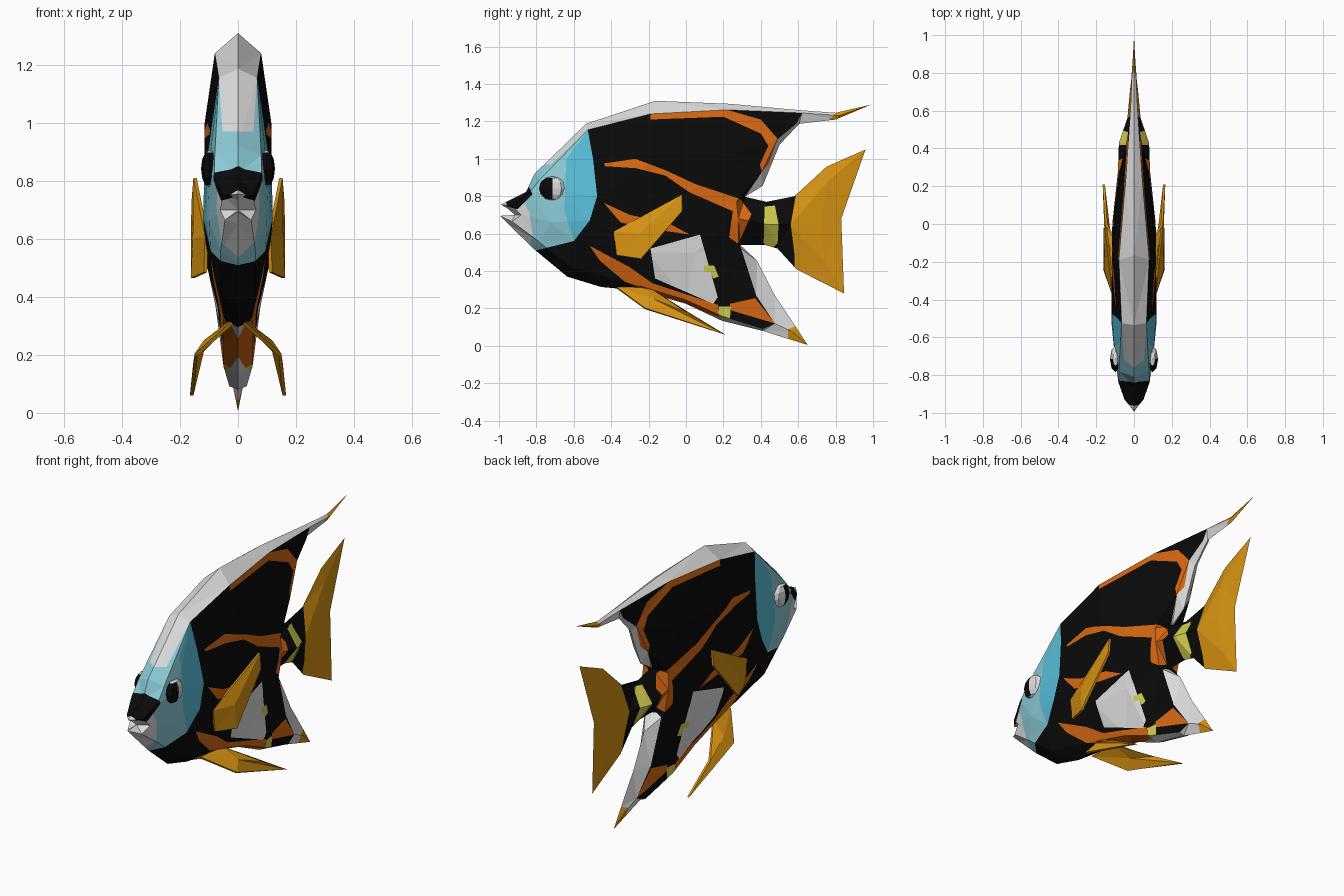
import bpy, bmesh
from mathutils import Vector
from mathutils.geometry import delaunay_2d_cdt

COLOURS = {
    "white": (0.72, 0.72, 0.72), "black": (0.003, 0.003, 0.003),
    "blue": (0.10, 0.52, 0.70), "pale_blue": (0.26, 0.60, 0.68),
    "orange": (0.70, 0.14, 0.006), "gold": (0.68, 0.29, 0.006),
    "yellow": (0.66, 0.62, 0.08),
}
NAMES = list(COLOURS)
MATS = []
for n, c in COLOURS.items():
    m = bpy.data.materials.new(n)
    m.diffuse_color = (*c, 1)
    MATS.append(m)


def make_object(name, verts, faces, mats, indices=None):
    me = bpy.data.meshes.new(name)
    me.from_pydata(verts, [], faces)
    for m in mats:
        me.materials.append(m)
    if indices:
        me.polygons.foreach_set("material_index", indices)
    ob = bpy.data.objects.new(name, me)
    bpy.context.collection.objects.link(ob)
    return ob


def inside(p, poly):
    hit = False
    for (ax, ay), (bx, by) in zip(poly, poly[1:] + poly[:1]):
        if (ay > p[1]) != (by > p[1]) and p[0] < (bx - ax) * (p[1] - ay) / (by - ay) + ax:
            hit = not hit
    return hit


def centroid(tri):
    return sum(tri, Vector((0, 0))) / 3


def bary(p, a, b, c):
    d = (b - a).cross(c - a)
    u, v = (b - p).cross(c - p) / d, (c - p).cross(a - p) / d
    return u, v, 1 - u - v


# ---- body profile (y, z), on the centre plane
outline = [
    (-.99, .755), (-.955, .735), (-.915, .70), (-.995, .695), (-.95, .65), (-.81, .515),
    (-.635, .37), (-.455, .315), (-.245, .295), (0, .225), (.19, .135), (.41, .08),
    (.65, .005), (.585, .105), (.475, .27), (.38, .455), (.29, .54), (.42, .54),
    (.49, .52), (.59, .41), (.845, .28), (.83, .68), (.96, 1.05), (.75, .957),
    (.58, .80), (.43, .77), (.315, .797), (.41, .855), (.50, 1.075), (.605, 1.187),
    (.80, 1.21), (.99, 1.29), (.80, 1.246), (.61, 1.26), (.235, 1.294), (-.165, 1.31),
    (-.535, 1.187), (-.81, .92), (-.855, .823)]
pts = [(y, z, 0) for y, z in outline]
edges = [(i, (i + 1) % len(pts)) for i in range(len(pts))]


def chain(*ps):
    """Add crease points (y, z, half thickness), joined in a row."""
    s = len(pts)
    pts.extend(ps)
    edges.extend((i, i + 1) for i in range(s, s + len(ps) - 1))


# back ridge, dorsal rear, belly, tail rays, anal tip
chain((-.93, .75, .05), (-.84, .815, .082), (-.78, .89, .08), (-.525, 1.155, .066),
      (-.19, 1.24, .08), (.22, 1.262, .045), (.62, 1.245, .018), (.82, 1.232, .01), (.99, 1.29, 0))
chain((.62, 1.245, .018), (.59, 1.19, .018), (.49, 1.107, .03), (.405, .93, .045), (.27, .77, .08))
chain((-.93, .665, .045), (-.79, .56, .06), (-.62, .42, .06), (-.245, .32, .05), (0, .245, .052),
      (.19, .16, .05), (.41, .092, .03), (.475, .12, .022), (.375, .27, .04), (.28, .53, .06))
chain((-.72, .66, .10), (-.515, .67, .12), (-.475, .80, .117), (0, .80, .115), (.28, .68, .085),
      (.43, .65, .08), (.56, .65, .035), (.72, .66, .02), (.83, .68, 0))
chain((.56, .65, .035), (.76, .88, .015), (.96, 1.05, 0))
chain((.56, .65, .035), (.74, .45, .015), (.845, .28, 0))
chain((.475, .12, .022), (.57, .075, .014), (.65, .005, 0))
for p in [(-.70, .83, .102), (-.60, .56, .095), (-.20, .50, .105), (.05, .50, .095),
          (-.15, 1.0, .115), (.20, 1.0, .085), (-.30, .70, .118), (-.88, .70, .062)]:
    chain(p)

# ---- colour areas (y, z); later ones cover earlier ones, the rest stays white
areas = []


def paint(colour, *poly):
    areas.append((NAMES.index(colour), list(poly)))


paint("black", (-.525, 1.155), (-.19, 1.24), (.22, 1.262), (.62, 1.245), (.59, 1.19), (.49, 1.107),
      (.405, .93), (.315, .80), (.43, .79), (.59, .82), (.56, .65), (.60, .39), (.48, .50),
      (.42, .53), (.29, .535), (.375, .27), (.475, .12), (.41, .092), (.19, .16), (0, .245),
      (-.245, .32), (-.245, .28), (-.455, .29), (-.66, .34), (-.84, .50), (-.60, .56),
      (-.515, .67), (-.475, .80), (-.497, 1.0))
paint("pale_blue", (-.90, .97), (-.72, .97), (-.525, 1.155), (-.497, 1.0), (-.475, .80), (-.515, .67),
      (-.60, .56), (-.84, .50), (-.82, .60), (-.84, .72), (-.90, .82))
paint("blue", (-.525, 1.155), (-.497, 1.0), (-.475, .80), (-.515, .67), (-.60, .56), (-.65, .72),
      (-.64, 1.0))
paint("black", (-.955, .745), (-.97, .79), (-.87, .86), (-.84, .85), (-.82, .81), (-.90, .73))
paint("orange", (-.19, 1.24), (.22, 1.262), (.40, 1.21), (.49, 1.107), (.44, .97), (.405, .93),
      (.395, .97), (.44, 1.07), (.40, 1.135), (.20, 1.225), (-.19, 1.21))
paint("orange", (-.44, .975), (-.27, 1.0), (-.10, .935), (.05, .865), (.29, .785), (.35, .705),
      (.28, .545), (.23, .58), (.25, .72), (.02, .82), (-.11, .91), (-.27, .95), (-.43, .96))
paint("orange", (-.44, .765), (-.30, .70), (-.10, .66), (.02, .595), (-.15, .62), (-.35, .66))
paint("orange", (-.515, .535), (-.30, .42), (-.18, .335), (.17, .22), (.175, .155), (-.19, .285),
      (-.33, .345), (-.46, .455))
paint("orange", (.235, .225), (.37, .255), (.475, .12), (.24, .19))
paint("white", (-.19, .52), (.075, .595), (.17, .26), (.145, .225), (-.165, .36))
paint("yellow", (.175, .21), (.24, .21), (.235, .145), (.175, .155))
paint("yellow", (.095, .43), (.15, .43), (.175, .37), (.145, .36), (.13, .395), (.095, .395))
paint("yellow", (.42, .745), (.475, .75), (.495, .65), (.49, .55), (.45, .51), (.415, .55))
paint("gold", (.59, .82), (.56, .65), (.58, .49), (.58, .2), (1.1, .2), (1.1, 1.12), (.6, 1.12))
paint("gold", (.72, 1.17), (.80, 1.24), (.80, 1.30), (1.1, 1.35), (1.1, 1.17))
paint("gold", (.545, .0), (.545, .09), (.62, .12), (.72, .0), (.6, -.02))


def coarse_triangles():
    v, e, f, ov, _, _ = delaunay_2d_cdt([Vector(p[:2]) for p in pts], edges, [], 0, 1e-5)
    x = [pts[o[0]][2] if o else .03 for o in ov]
    tris = [t for t in f if inside(centroid([v[i] for i in t]), outline)]
    return v, x, tris


# give flat tips a little thickness, then triangulate the facets
cv, cx, ct = coarse_triangles()
for t in ct:
    if max(cx[i] for i in t) == 0:
        chain((*centroid([cv[i] for i in t]), .008))
cv, cx, ct = coarse_triangles()

# cut the facets along the colour borders
fv = [v.copy() for v in cv]
fe = [(t[i], t[(i + 1) % 3]) for t in ct for i in range(3)]
for _, poly in areas:
    s, n = len(fv), len(poly)
    fv += [Vector(p) for p in poly]
    fe += [(s + i, s + (i + 1) % n) for i in range(n)]
fv, _, ff, _, _, _ = delaunay_2d_cdt(fv, fe, [], 0, 1e-5)


def thickness(p):
    best, val = -1e9, 0
    for t in ct:
        tri = [cv[i] for i in t]
        if abs((tri[1] - tri[0]).cross(tri[2] - tri[0])) < 1e-8:
            continue
        w = bary(p, *tri)
        if min(w) > best:
            best, val = min(w), sum(a * cx[i] for a, i in zip(w, t))
    return max(0, val) if best > -.02 else 0


half = [(thickness(p), p.x, p.y) for p in fv]
n = len(half)
verts = half + [(-x, y, z) for x, y, z in half]
faces, idx = [], []
for t in ff:
    a, b, c = (fv[i] for i in t)
    mid = centroid((a, b, c))
    if not inside(mid, outline):
        continue
    if (b - a).cross(c - a) < 0:
        t = t[::-1]
    col = 0
    for k, poly in areas:
        if inside(mid, poly):
            col = k
    faces += [tuple(t), tuple(i + n for i in reversed(t))]
    idx += [col, col]
body = make_object("body", verts, faces, MATS, idx)
bm = bmesh.new()
bm.from_mesh(body.data)
bmesh.ops.remove_doubles(bm, verts=bm.verts, dist=1e-4)
bmesh.ops.delete(bm, geom=[v for v in bm.verts if not v.link_faces], context='VERTS')
bm.to_mesh(body.data)
bm.free()


# ---- paired fins: thin folded fans around a crease point
def fin(name, hub, rim, side):
    vs = [(side * x, y, z) for x, y, z in [hub] + rim]
    fs = [(0, i + 1, (i + 1) % len(rim) + 1) for i in range(len(rim))]
    ob = make_object(name, vs, fs, [MATS[NAMES.index("gold")]])
    mod = ob.modifiers.new("thickness", 'SOLIDIFY')
    mod.thickness, mod.offset = .012, 0


# ---- eyes: flattened low-sided balls with a dark forward patch
def eye(name, side):
    bm = bmesh.new()
    bmesh.ops.create_uvsphere(bm, u_segments=8, v_segments=6, radius=.07)
    for f in bm.faces:
        c = f.calc_center_median()
        f.material_index = int(c.y < -.004 and abs(c.z) < .05)
    for v in bm.verts:
        v.co = Vector((side * .098 + v.co.x * .42, v.co.y - .715, v.co.z * .92 + .842))
    ob = make_object(name, [], [], MATS[:2])
    bm.to_mesh(ob.data)
    bm.free()


for side, label in ((1, "right"), (-1, "left")):
    fin("pectoral_fin_" + label, (.15, -.25, .60),
        [(.108, -.385, .61), (.148, -.02, .81), (.155, -.02, .72), (.157, -.24, .465),
         (.112, -.37, .485)], side)
    fin("pelvic_fin_" + label, (.115, -.17, .245),
        [(.02, -.37, .31), (.145, -.22, .20), (.16, .21, .06), (.148, .0, .185),
         (.03, -.20, .31)], side)
    eye("eye_" + label, side)
